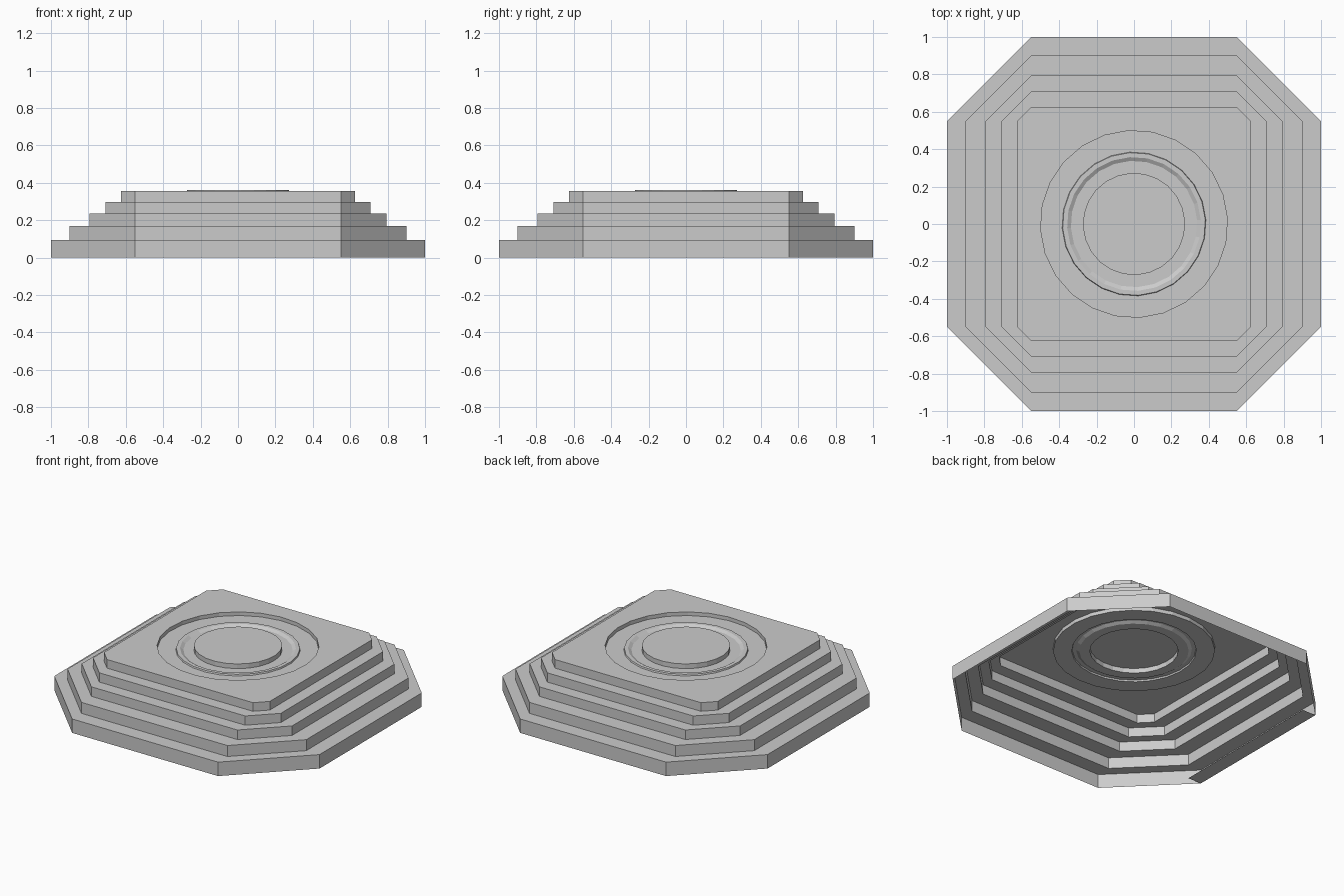
import bpy, bmesh
from math import cos, sin, pi

if "Cube" in bpy.data.objects:
    bpy.data.objects.remove(bpy.data.objects["Cube"])

C = 0.55          # half length of every straight octagon side
SIDES = 24


def add_object(name, bm):
    mesh = bpy.data.meshes.new(name)
    bm.to_mesh(mesh)
    bm.free()
    obj = bpy.data.objects.new(name, mesh)
    bpy.context.collection.objects.link(obj)
    return obj


def octagon(bm, a, z):
    pts = [(a, -C), (a, C), (C, a), (-C, a), (-a, C), (-a, -C), (-C, -a), (C, -a)]
    return [bm.verts.new((x, y, z)) for x, y in pts]


def ring(bm, r, z):
    return [bm.verts.new((r * cos(2 * pi * i / SIDES + 0.06),
                          r * sin(2 * pi * i / SIDES + 0.06), z)) for i in range(SIDES)]


def skin(bm, loops):
    # counter-clockwise loops, going up or inwards, give outward normals
    for a, b in zip(loops, loops[1:]):
        n = len(a)
        for i in range(n):
            j = (i + 1) % n
            bm.faces.new((a[i], a[j], b[j], b[i]))


def loop_edges(bm, loop):
    return [bm.edges.get((v, w)) or bm.edges.new((v, w))
            for v, w in zip(loop, loop[1:] + loop[:1])]


# stepped octagonal platform, open underneath
bm = bmesh.new()
loops, low = [], 0.0
for a, top in [(1.0, 0.095), (0.9, 0.17), (0.793, 0.235), (0.708, 0.298), (0.625, 0.357)]:
    loops += [octagon(bm, a, low), octagon(bm, a, top)]
    low = top
skin(bm, loops)

# top plate around the round recess
rim = ring(bm, 0.5, 0.357)
fill = bmesh.ops.triangle_fill(bm, use_beauty=True, use_dissolve=False, normal=(0, 0, 1),
                               edges=loop_edges(bm, loops[-1]) + loop_edges(bm, rim))
for f in [g for g in fill["geom"] if isinstance(g, bmesh.types.BMFace)]:
    f.normal_update()
    if f.normal.z < 0:
        f.normal_flip()
add_object("stepped_platform", bm)

# round recess with a low ring and a raised centre disc
bm = bmesh.new()
profile = [(0.5, 0.357), (0.5, 0.332), (0.385, 0.332), (0.382, 0.342), (0.358, 0.342),
           (0.338, 0.33), (0.273, 0.33), (0.273, 0.362)]
loops = [ring(bm, r, z) for r, z in profile]
skin(bm, loops)
bm.faces.new(loops[-1])
add_object("round_dais", bm)

# narrow strip under the left edge
bm = bmesh.new()
bm.faces.new([bm.verts.new(p) for p in
              [(-1, -C, 0), (-1, C, 0), (-0.9, C, 0), (-0.9, -C, 0)]])
add_object("bottom_strip", bm)
